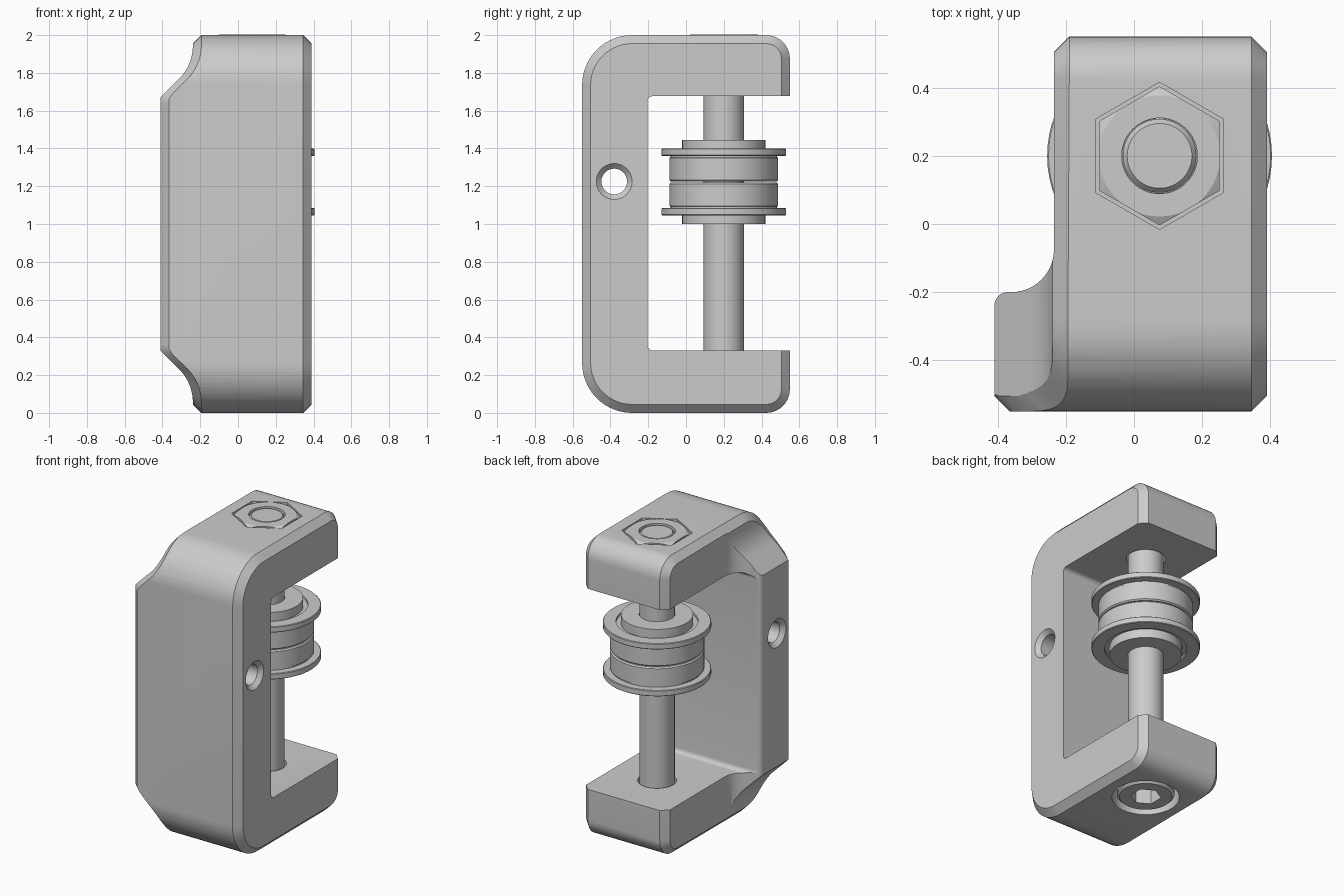
import bpy, bmesh, math

if "Cube" in bpy.data.objects:
    bpy.data.objects.remove(bpy.data.objects["Cube"])

BX, BY = 0.075, 0.2          # bolt axis
MID = 1.2225                 # middle height of the roller
CH = 0.045                   # bracket edge chamfer

grey = bpy.data.materials.new("light grey")
grey.diffuse_color = (0.6, 0.6, 0.6, 1)
grey.use_nodes = True
grey.node_tree.nodes["Principled BSDF"].inputs["Base Color"].default_value = grey.diffuse_color


def make(name, verts, faces):
    bm = bmesh.new()
    vs = [bm.verts.new(v) for v in verts]
    for f in faces:
        bm.faces.new([vs[i] for i in f])
    bmesh.ops.remove_doubles(bm, verts=bm.verts[:], dist=1e-6)
    loose = [e for e in bm.edges if not e.link_faces]
    bmesh.ops.delete(bm, geom=loose, context='EDGES')
    bmesh.ops.recalc_face_normals(bm, faces=bm.faces[:])
    me = bpy.data.meshes.new(name)
    bm.to_mesh(me)
    bm.free()
    me.materials.append(grey)
    ob = bpy.data.objects.new(name, me)
    bpy.context.collection.objects.link(ob)
    return ob


def rings(name, loops, capped):
    """Skin a list of equal closed loops; cap the ends or join last to first."""
    n, m = len(loops[0]), len(loops)
    faces = []
    for k in range(m - 1 if capped else m):
        a, b = k * n, (k + 1) % m * n
        faces += [(a + i, a + (i + 1) % n, b + (i + 1) % n, b + i) for i in range(n)]
    if capped:
        faces += [tuple(range(n)), tuple(range((m - 1) * n, m * n))]
    return make(name, [v for lp in loops for v in lp], faces)


def prism(name, pts, axis, a, b):
    put = {'x': lambda p, h: (h, p[0], p[1]),
           'y': lambda p, h: (p[0], h, p[1]),
           'z': lambda p, h: (p[0], p[1], h)}[axis]
    return rings(name, [[put(p, h) for p in pts] for h in (a, b)], True)


def lathe(name, prof, axis='z', c=(BX, BY), segs=64):
    loops = []
    for k in range(segs):
        t = 2 * math.pi * k / segs
        cs, sn = math.cos(t), math.sin(t)
        if axis == 'z':
            loops.append([(c[0] + r * cs, c[1] + r * sn, h) for r, h in prof])
        else:
            loops.append([(h, c[0] + r * cs, c[1] + r * sn) for r, h in prof])
    return rings(name, loops, False)


def is_closed(me):
    bm = bmesh.new()
    bm.from_mesh(me)
    ok = len(bm.faces) > 0 and all(e.is_manifold for e in bm.edges)
    bm.free()
    return ok


def boolean(ob, tool, op='DIFFERENCE'):
    """Cut with the first solver that gives a changed, closed mesh."""
    before = ob.data.copy()
    for solver, tolerant in (('MANIFOLD', False), ('EXACT', False), ('EXACT', True)):
        ob.data = before.copy()
        mod = ob.modifiers.new("cut", 'BOOLEAN')
        mod.operation, mod.object, mod.solver = op, tool, solver
        mod.use_hole_tolerant = tolerant
        bpy.context.view_layer.objects.active = ob
        try:
            bpy.ops.object.modifier_apply(modifier=mod.name)
        except RuntimeError:
            ob.modifiers.clear()
            continue
        if len(ob.data.vertices) != len(before.vertices) and is_closed(ob.data):
            break
    bpy.data.objects.remove(tool)


def arc(cx, cy, r, a0, a1, n=10):
    return [(cx + r * math.cos(math.radians(a0 + (a1 - a0) * i / n)),
             cy + r * math.sin(math.radians(a0 + (a1 - a0) * i / n))) for i in range(n + 1)]


def hexagon(r):
    return [(BX + r * math.cos(math.radians(30 + 60 * k)),
             BY + r * math.sin(math.radians(30 + 60 * k))) for k in range(6)]


# ---- bracket: side outline with the right edge chamfered ----
RF, RB = 0.265, 0.125
outline = (arc(0.55 - RB, 2 - RB, RB, 0, 90) + arc(-0.55 + RF, 2 - RF, RF, 90, 180, 16)
           + arc(-0.55 + RF, RF, RF, 180, 270, 16) + arc(0.55 - RB, RB, RB, 270, 360))


def inset(p, d):
    """Move an outline point inwards along its normal."""
    y, z = p
    r, sy = (RF, -1) if y < 0 else (RB, 1)
    ny = max(0, (y - sy * (0.55 - r)) * sy) * sy / r
    nz = (max(0, z - 2 + r) - max(0, r - z)) / r
    return y - ny * d, z - nz * d


bracket = rings("bracket", [[(-0.5, *p) for p in outline], [(0.39 - CH, *p) for p in outline],
                            [(0.39, *inset(p, CH)) for p in outline]], True)

# opening between the arms
opening = [(0.8, 0.33), (0.8, 1.677)] + arc(-0.175, 1.647, 0.03, 90, 180, 6) \
    + arc(-0.175, 0.36, 0.03, 180, 270, 6)
boolean(bracket, prism("opening_tool", opening, 'x', -0.7, 0.7))

# wing on the left, shaped in plan and from the front
plan = ([(0.6, -0.7), (0.6, 0.7), (-0.235, 0.7)] + arc(-0.36, -0.075, 0.125, 0, -90, 14)
        + arc(-0.37, -0.24, 0.04, 90, 180, 8) + [(-0.41, -0.7)])
boolean(bracket, prism("plan_tool", plan, 'z', -0.5, 2.5), 'INTERSECT')

AX, AZ, AR = -0.489, 1.945, 0.25      # hollow between arm side and wing
curve = [(AX + AR, 2.3)] + arc(AX, AZ, AR, 0, -45, 12)
x1, z1 = curve[-1]
curve.append((-0.55, z1 - (x1 + 0.55)))
front = curve + [(x, 2 - z) for x, z in reversed(curve)] + [(0.7, -0.3), (0.7, 2.3)]
boolean(bracket, prism("front_tool", front, 'y', -0.8, 0.8), 'INTERSECT')

# cross hole and bolt seats
boolean(bracket, lathe("hole_tool", [(0, -0.5), (0.185, -0.5), (0.095, -0.41), (0.068, -0.383),
                                     (0.068, 0.363), (0.095, 0.39), (0.185, 0.48), (0, 0.48)],
                       'x', (-0.38, 1.225), 48))
boolean(bracket, lathe("bolt_tool", [(0, -0.1), (0.205, -0.1), (0.205, 0.225), (0.118, 0.225),
                                     (0.118, 2.2), (0, 2.2)]))
boolean(bracket, prism("nut_seat_tool", hexagon(0.216), 'z', 1.82, 2.2))


def left_x(y, z):
    """Left side of the bracket at a point of the outline."""
    z = max(z, 2 - z)
    if y > -0.1:
        return -0.235
    if z > AZ:
        return AX + AR
    if z > z1:
        return AX + math.sqrt(AR * AR - (AZ - z) ** 2)
    return max(-0.41, x1 - (z1 - z))


# left chamfer swept round the outline, following the wing
path = []
for i, p in enumerate(outline):
    q = outline[(i + 1) % len(outline)]
    n = 60 if abs(p[0] + 0.55) < 1e-4 and math.dist(p, q) > 1 else 1
    path += [(p[0] + (q[0] - p[0]) * k / n, p[1] + (q[1] - p[1]) * k / n) for k in range(n)]
sweep = [[(left_x(*p) - o, *inset(p, d))
          for d, o in ((-0.02, -CH - 0.02), (CH + 0.02, 0.02), (-0.02, 0.2))] for p in path]
boolean(bracket, rings("chamfer_tool", sweep, False))

# ---- bolt with hex socket ----
bolt = lathe("bolt", [(0, 0.008), (0.16, 0.008), (0.175, 0.023), (0.175, 0.224), (0.108, 0.224),
                      (0.108, 1.982), (0.095, 1.998), (0, 1.998)])
boolean(bolt, prism("socket_tool", hexagon(0.094), 'z', -0.1, 0.115))

# ---- nut: hexagon with turned corners ----
nut = prism("nut", hexagon(0.204), 'z', 1.825, 2.003)
boolean(nut, lathe("nut_turn_tool", [(0.111, 1.7), (0.4, 1.7), (0.4, 1.87), (0.212, 1.985),
                                     (0.176, 2.004), (0.111, 2.03)]), 'INTERSECT')

# ---- roller: two flanged bearings, mirrored about the middle ----
race = [(0.25, 1.225), (0.28, 1.225), (0.288, 1.233), (0.288, 1.35), (0.281, 1.353),
        (0.281, 1.36), (0.326, 1.36), (0.33, 1.364), (0.33, 1.396), (0.326, 1.4), (0.25, 1.4)]
shield = [(0.2, 1.225), (0.26, 1.225), (0.26, 1.385), (0.2, 1.385)]
collar = [(0.109, 1.225), (0.22, 1.225), (0.22, 1.445), (0.109, 1.445)]
for label, flip in (("upper", False), ("lower", True)):
    for part, prof in (("outer_race", race), ("shield", shield), ("collar", collar)):
        lathe(f"{label}_{part}", [(r, 2 * MID - z if flip else z) for r, z in prof])

# smooth the round surfaces, keep edges sharp
for ob in list(bpy.context.scene.objects):
    bpy.ops.object.select_all(action='DESELECT')
    ob.select_set(True)
    bpy.context.view_layer.objects.active = ob
    bpy.ops.object.shade_smooth_by_angle(angle=math.radians(25))
